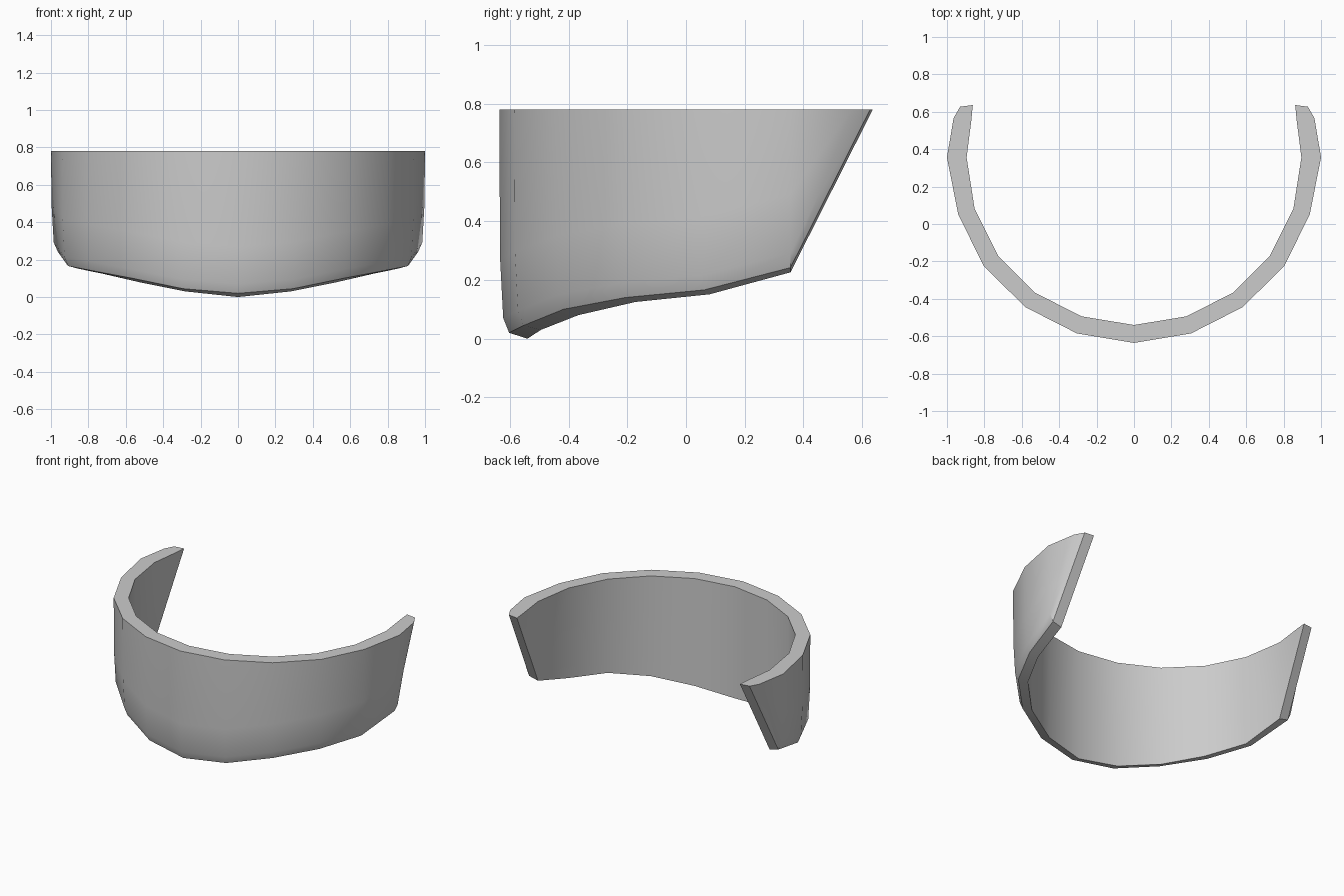
import bpy, bmesh

if "Cube" in bpy.data.objects:
    bpy.data.objects.remove(bpy.data.objects["Cube"])

TOP = 0.78
# Plan stations: outer x, y, inner x, y, outer bottom z, inner bottom z
STATIONS = [
    (0.00, -0.636, 0.00, -0.540, 0.02, 0.0),
    (0.305, -0.585, 0.28, -0.494, 0.045, 0.03),
    (0.58, -0.445, 0.53, -0.367, 0.10, 0.08),
    (0.803, -0.226, 0.725, -0.172, 0.14, 0.125),
    (0.94, 0.052, 0.852, 0.08, 0.166, 0.151),
    (1.0, 0.356, 0.895, 0.356, 0.242, 0.226),
]
# Slanted rear end: top positions (outer x, y, inner x, y)
ENDS = [(0.965, 0.565, 0.869, 0.56), (0.93, 0.627, 0.862, 0.636)]
# Outer wall: height above bottom edge, inset fraction of the thickness
LEVELS = [(0.0, 0.35), (0.05, 0.14), (0.25, 0.03)]


def lerp(a, b, t):
    return a + (b - a) * t


def ring(s):
    ox, oy, ix, iy, zo, zi = s
    pts = [(lerp(ox, ix, f), lerp(oy, iy, f), zo + h) for h, f in LEVELS]
    return pts + [(ox, oy, TOP), (ix, iy, TOP), (ix, iy, zi)]


def end_ring(base, e):
    # every point slides along the slanted end, collapsing at the bottom edge
    bo, bi = base[0], base[-1]
    pts = []
    for p in base[:4]:
        t = (p[2] - bo[2]) / (TOP - bo[2])
        pts.append((lerp(bo[0], e[0], t), lerp(bo[1], e[1], t), p[2]))
    return pts + [(e[2], e[3], TOP), bi]


rings = [ring(s) for s in STATIONS]
rings += [end_ring(rings[5], e) for e in ENDS]

# Half of the curved shell
bm = bmesh.new()
vr = [[bm.verts.new(p) for p in r] for r in rings]
for a, b in zip(vr, vr[1:]):
    for i in range(len(a)):
        j = (i + 1) % len(a)
        bm.faces.new((a[i], b[i], b[j], a[j]))
bm.faces.new(vr[-1])

# Mirror to the other side
bmesh.ops.remove_doubles(bm, verts=bm.verts, dist=0.0005)
geom = bm.verts[:] + bm.edges[:] + bm.faces[:]
bmesh.ops.mirror(bm, geom=geom, axis='X', merge_dist=0.001)
bmesh.ops.remove_doubles(bm, verts=bm.verts, dist=0.0005)
bmesh.ops.recalc_face_normals(bm, faces=bm.faces)

mesh = bpy.data.meshes.new("curved_shell")
bm.to_mesh(mesh)
bm.free()
shell = bpy.data.objects.new("curved_shell", mesh)
bpy.context.collection.objects.link(shell)
bpy.context.view_layer.objects.active = shell
shell.select_set(True)
bpy.ops.object.shade_smooth_by_angle(angle=0.65)
